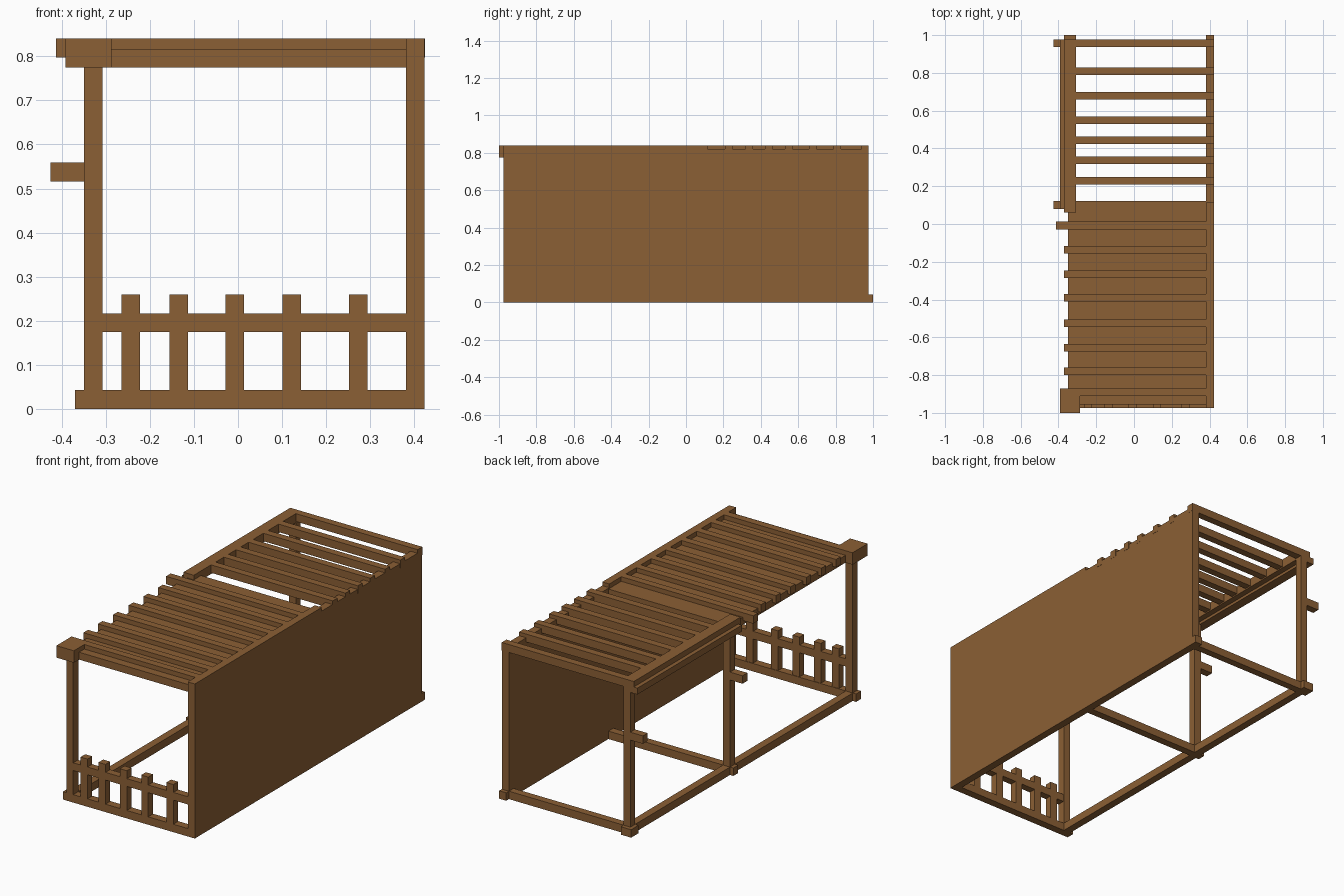
import bpy

wood = bpy.data.materials.new("brown wood")
wood.diffuse_color = (0.26, 0.115, 0.035, 1)


def box(name, x, y, z):
    """Box from (min, max) ranges on each axis."""
    v = [(a, b, c) for a in x for b in y for c in z]
    f = [(0, 1, 3, 2), (4, 6, 7, 5), (0, 4, 5, 1),
         (2, 3, 7, 6), (0, 2, 6, 4), (1, 5, 7, 3)]
    me = bpy.data.meshes.new(name)
    me.from_pydata(v, [], f)
    me.materials.append(wood)
    ob = bpy.data.objects.new(name, me)
    bpy.context.collection.objects.link(ob)
    return ob


T = 0.043                       # timber thickness
TOP = 0.84
POST_X = (-0.35, -0.308)
WALL_X = (0.381, 0.423)
BAYS = {"front": (-0.975, -0.932), "middle": (0.08, 0.122), "back": (0.937, 0.977)}

# Side wall: full height in front, lower behind, with a corner post at the back
box("wall_front", WALL_X, (-0.975, 0.115), (0, TOP))
box("wall_back", WALL_X, (0.115, 0.977), (0, 0.82))

# Ground frame
box("ground_rail", POST_X, (-0.975, 0.977), (0, T))
for n, y in BAYS.items():
    box(n + "_ground_beam", (-0.37, 0.423), y, (0, T))
box("back_left_foot", (-0.37, -0.308), (0.937, 1.0), (0, T))
box("back_right_foot", WALL_X, (0.937, 1.0), (0, T))

# Posts, with mid-height pegs on the two rear ones
for n, y in BAYS.items():
    box(n + "_post", POST_X, y, (0, 0.80))
    if n != "front":
        box(n + "_peg", (-0.425, -0.33), y, (0.516, 0.559))

# Front fence
box("fence_rail", (-0.32, 0.39), (-0.975, -0.935), (0.174, 0.216))
for i, x in enumerate((-0.243, -0.135, -0.007, 0.122, 0.273)):
    box(f"picket_{i}", (x - 0.021, x + 0.021), (-0.975, -0.935), (0.02, 0.259))

# Roof panel, left rails and corner block
box("roof_panel", (-0.31, 0.39), (-0.955, 0.122), (0.775, 0.815))
box("front_roof_rail", POST_X, (-0.9, 0.08), (0.775, 0.815))
box("corner_block", (-0.392, -0.287), (-1.0, -0.87), (0.775, TOP))
box("back_roof_rail", (-0.37, -0.308), (0.06, 0.977), (0.79, TOP))
box("outer_roof_rail", (-0.392, -0.34), (0.08, 0.977), (0.775, 0.81))

# Front slats
for i, y in enumerate((-0.89, -0.78, -0.655, -0.525, -0.39, -0.265, -0.137, -0.008)):
    left = -0.30 if i == 0 else (-0.413 if i == 7 else -0.37)
    box(f"front_slat_{i}", (left, 0.39), (y - 0.02, y + 0.02), (0.797, TOP))

# Back slats, resting on the wall
for i, y in enumerate((0.228, 0.338, 0.443, 0.55, 0.678, 0.808, 0.957)):
    box(f"back_slat_{i}", (-0.32, 0.424), (y - 0.02, y + 0.02), (0.797, TOP))
